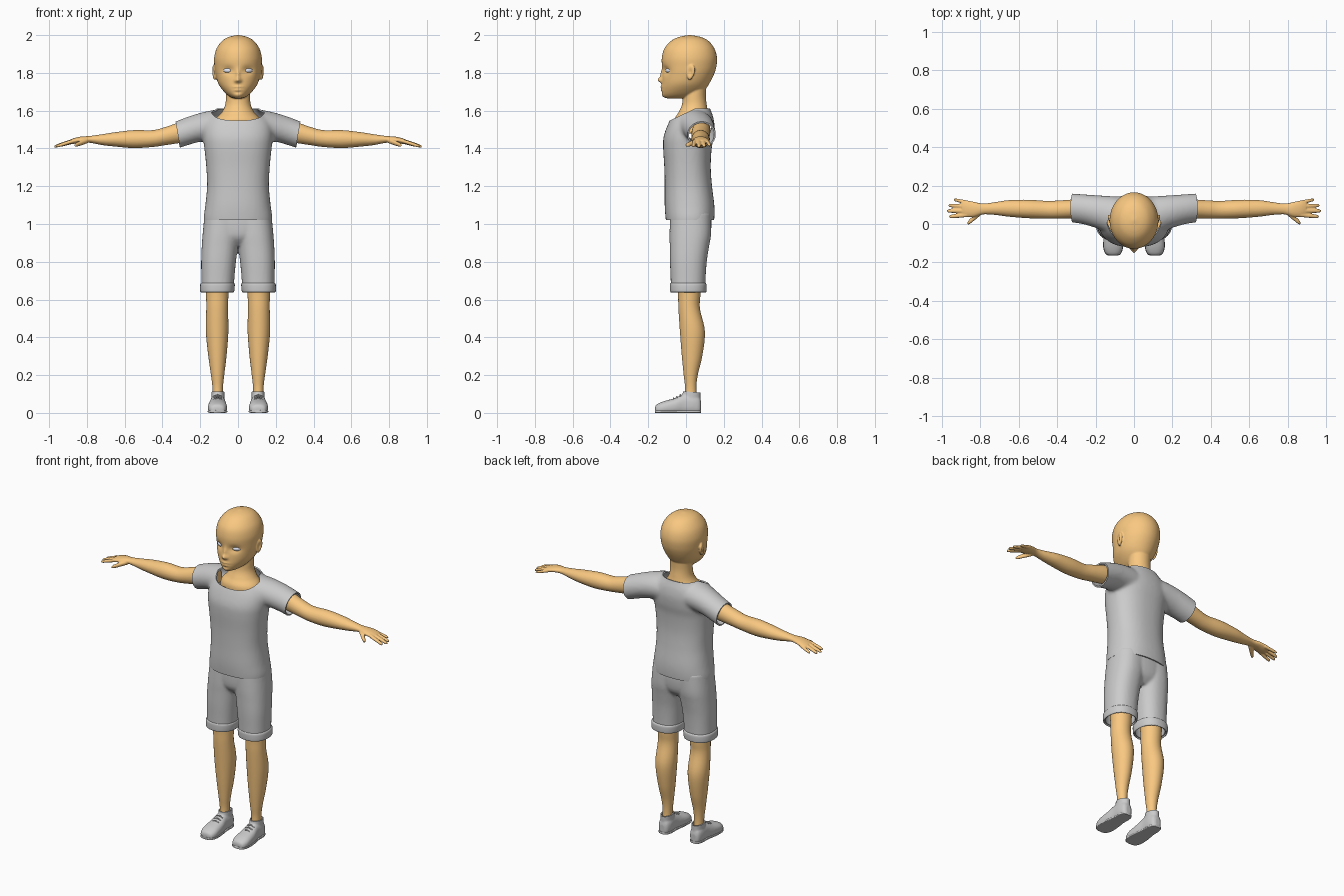
import bpy, bmesh
from math import cos, sin, pi, exp, radians
from mathutils import Vector, Matrix


def material(name, rgb):
    m = bpy.data.materials.new(name)
    m.diffuse_color = (*rgb, 1)
    return m


SKIN = material("skin", (0.95, 0.58, 0.22))
EYE = material("eye_white", (0.8, 0.83, 0.93))


def spow(v, e):
    return abs(v) ** e * (1 if v >= 0 else -1)


def loft(bm, axis, rows, n=40, steps=5, p=2.0, caps=True):
    """Smooth loft; each row = (position on axis, min/max of 1st and 2nd other axis)."""
    pts = []
    for i in range(len(rows) - 1):
        a, b, c, d = [rows[min(max(i + k, 0), len(rows) - 1)] for k in (-1, 0, 1, 2)]
        for s in range(steps):
            t = s / steps
            pts.append([0.5 * (2 * q + (r - o) * t + (2 * o - 5 * q + 4 * r - u) * t * t
                        + (3 * q - o - 3 * r + u) * t ** 3) for o, q, r, u in zip(a, b, c, d)])
    pts.append(rows[-1])
    rings = []
    for w, u0, u1, v0, v1 in pts:
        ring = []
        for k in range(n):
            a = 2 * pi * k / n
            u = (u0 + u1) / 2 + (u1 - u0) / 2 * spow(cos(a), 2 / p)
            v = (v0 + v1) / 2 + (v1 - v0) / 2 * spow(sin(a), 2 / p)
            co = {'x': (w, u, v), 'y': (u, w, v), 'z': (u, v, w)}[axis]
            ring.append(bm.verts.new(co))
        rings.append(ring)
    for r, s in zip(rings, rings[1:]):
        for k in range(n):
            bm.faces.new((r[k], r[(k + 1) % n], s[(k + 1) % n], s[k]))
    if caps:
        bm.faces.new(rings[0])
        bm.faces.new(rings[-1])


def bake(ob):
    dg = bpy.context.evaluated_depsgraph_get()
    me = bpy.data.meshes.new_from_object(ob.evaluated_get(dg))
    ob.modifiers.clear()
    ob.data = me


def finish(bm, name, mat=None, voxel=0, smooth=3, cuts=(), thick=0, mirror=False):
    """Fuse the lofts, trim openings, give cloth thickness, mirror."""
    bmesh.ops.recalc_face_normals(bm, faces=bm.faces)
    ob = bpy.data.objects.new(name, bpy.data.meshes.new(name))
    bpy.context.collection.objects.link(ob)
    bm.to_mesh(ob.data)
    bm.free()
    if voxel:
        m = ob.modifiers.new("fuse", 'REMESH')
        m.mode, m.voxel_size = 'VOXEL', voxel
        m = ob.modifiers.new("soften", 'SMOOTH')
        m.factor, m.iterations = 0.5, smooth
        bake(ob)
    if cuts:
        b = bmesh.new()
        b.from_mesh(ob.data)
        for co, no in cuts:
            bmesh.ops.bisect_plane(b, geom=b.verts[:] + b.edges[:] + b.faces[:], dist=1e-5,
                                   plane_co=co, plane_no=Vector(no).normalized(), clear_outer=True)
        b.to_mesh(ob.data)
        b.free()
    if thick:
        m = ob.modifiers.new("thickness", 'SOLIDIFY')
        m.thickness, m.offset = thick, -1
        bake(ob)
    if mat:
        ob.data.materials.clear()
        ob.data.materials.append(mat)
    bpy.ops.object.select_all(action='DESELECT')
    ob.select_set(True)
    bpy.context.view_layer.objects.active = ob
    bpy.ops.object.shade_smooth_by_angle(angle=radians(45))
    if mirror:
        ob.modifiers.new("mirror", 'MIRROR')
    return ob


def sym(rows):
    return [(z, -x, x, y0, y1) for z, x, y0, y1 in rows]


# Head: skull loft, then face features as soft bumps
bm = bmesh.new()
loft(bm, 'z', sym([(1.665, .018, -.1, .0), (1.672, .04, -.118, .05), (1.69, .064, -.128, .08),
     (1.72, .09, -.13, .108), (1.75, .107, -.128, .127), (1.79, .118, -.126, .147),
     (1.83, .124, -.127, .16), (1.88, .126, -.128, .164), (1.93, .113, -.114, .15),
     (1.97, .083, -.078, .118), (1.99, .05, -.038, .078), (2.0, .006, .014, .026)]), n=128, steps=8)
bumps = [(0, 1.762, -.022, .014, .013), (0, 1.79, -.011, .011, .025), (.052, 1.813, .014, .03, .021),
         (.014, 1.757, -.005, .008, .008), (0, 1.725, -.006, .024, .006), (0, 1.718, .005, .026, .003),
         (0, 1.71, -.005, .019, .006), (0, 1.697, .004, .022, .006), (0, 1.682, -.003, .02, .01)]
for v in bm.verts:
    if v.co.y < -.02:
        v.co.y += sum(a * exp(-((abs(v.co.x) - cx) / sx) ** 2 - ((v.co.z - cz) / sz) ** 2)
                      for cx, cz, a, sx, sz in bumps)
# Ears
for s in (-1, 1):
    ear = bmesh.ops.create_uvsphere(bm, u_segments=32, v_segments=24, radius=1)['verts']
    for v in ear:
        if v.co.x * s > 0:
            v.co.x -= s * 0.9 * exp(-4 * (v.co.y ** 2 + v.co.z ** 2))
        v.co.y *= 1 + 0.25 * v.co.z
    bmesh.ops.transform(bm, verts=ear, matrix=Matrix.Translation((s * .125, .024, 1.803))
                        @ Matrix.Rotation(s * -.3, 4, 'Z') @ Matrix.Rotation(-.15, 4, 'X')
                        @ Matrix.Diagonal((.012, .023, .041, 1)))
# Neck and upper chest
loft(bm, 'z', sym([(1.48, .13, -.06, .115), (1.55, .12, -.062, .12), (1.59, .087, -.04, .117),
     (1.63, .068, -.022, .11), (1.68, .064, -.015, .105), (1.76, .066, 0, .11)]))
finish(bm, "head_and_neck", SKIN, voxel=.0045, smooth=3)

# Eyes
bm = bmesh.new()
bmesh.ops.create_uvsphere(bm, u_segments=24, v_segments=16, radius=1,
                          matrix=Matrix.Translation((.054, -.09, 1.813)) @ Matrix.Rotation(.48, 4, 'Z')
                          @ Matrix.Diagonal((.027, .016, .014, 1)))
finish(bm, "eyes", EYE, mirror=True)

# Arms with hands
bm = bmesh.new()
loft(bm, 'x', [(.2, .035, .13, 1.445, 1.55), (.3, .03, .128, 1.43, 1.54), (.38, .028, .123, 1.418, 1.515),
     (.45, .028, .12, 1.408, 1.497), (.55, .03, .126, 1.402, 1.497), (.65, .038, .124, 1.41, 1.486),
     (.72, .047, .114, 1.418, 1.475), (.785, .05, .106, 1.43, 1.466), (.83, .038, .115, 1.43, 1.463),
     (.87, .036, .122, 1.424, 1.454), (.895, .045, .116, 1.422, 1.444)])
fingers = [((.87, .047, 1.44), (.962, .038, 1.411), .0115), ((.87, .069, 1.442), (.974, .068, 1.409), .0115),
           ((.87, .091, 1.441), (.966, .097, 1.41), .011), ((.86, .111, 1.438), (.938, .127, 1.415), .01),
           ((.795, .062, 1.442), (.866, .003, 1.416), .015)]
for p, q, r in fingers:
    rows = []
    for k, f in ((0, 1), (.35, 1), (.7, .92), (.92, .75), (1, .25)):
        c = Vector(p).lerp(Vector(q), k)
        rows.append((c.x, c.y - r * f, c.y + r * f, c.z - r * f * .9, c.z + r * f * .9))
    loft(bm, 'x', rows, n=16)
finish(bm, "arms", SKIN, voxel=.0042, smooth=2, mirror=True)

# Legs
bm = bmesh.new()
loft(bm, 'z', [(.05, .08, .135, -.01, .06), (.13, .08, .135, -.005, .055), (.2, .073, .143, -.012, .062),
     (.3, .061, .157, -.022, .086), (.43, .051, .17, -.032, .1), (.55, .053, .168, -.04, .074),
     (.62, .051, .169, -.042, .076), (.75, .045, .175, -.05, .085)])
finish(bm, "legs", SKIN, mirror=True)

# Shirt: torso and sleeves fused, then hem, sleeve ends and neckline cut open
bm = bmesh.new()
loft(bm, 'z', sym([(.97, .176, -.1, .142), (1.03, .182, -.108, .15), (1.1, .173, -.113, .15),
     (1.2, .164, -.113, .138), (1.3, .168, -.115, .131), (1.4, .178, -.121, .136), (1.46, .185, -.119, .147),
     (1.52, .182, -.099, .151), (1.57, .155, -.074, .143), (1.61, .112, -.05, .128),
     (1.65, .09, -.035, .118), (1.69, .085, -.03, .115)]), p=2.35)
for s in (-1, 1):
    loft(bm, 'x', [(s * x, *r) for x, *r in [(.05, -.05, .14, 1.43, 1.6), (.12, -.05, .145, 1.44, 1.604),
         (.2, -.02, .15, 1.435, 1.588), (.27, 0, .155, 1.416, 1.566), (.33, .008, .159, 1.396, 1.543),
         (.38, .008, .159, 1.38, 1.525)]])
finish(bm, "shirt", voxel=.01, smooth=6, thick=.008, cuts=[
    ((0, 0, 1.02), (0, 0, -1)), ((0, -.07, 1.555), (0, -.475, 1)), ((0, 0, 1.612), (0, 0, 1)),
    ((.318, 0, 1.47), (1, 0, -.17)), ((-.318, 0, 1.47), (-1, 0, -.17))])

# Shorts
bm = bmesh.new()
for s in (-1, 1):
    loft(bm, 'z', [(z, s * a, s * b, c, d) for z, a, b, c, d in [
        (.58, .026, .193, -.078, .1), (.7, .02, .194, -.081, .103), (.8, .011, .195, -.085, .11),
        (.88, .001, .192, -.086, .122), (.95, -.01, .187, -.087, .133), (1.06, -.02, .176, -.084, .133)]], p=2.3)
loft(bm, 'z', sym([(.885, .07, -.04, .09), (.93, .15, -.078, .125), (1.0, .18, -.086, .135),
     (1.08, .168, -.082, .13)]), p=2.3)
finish(bm, "shorts", voxel=.008, smooth=4, thick=.008,
       cuts=[((0, 0, .645), (0, 0, -1)), ((0, 0, 1.07), (0, 0, 1))])

# Rolled cuffs
bm = bmesh.new()
loft(bm, 'z', [(.638, .026, .194, -.079, .103), (.644, .02, .2, -.084, .108), (.678, .017, .2, -.085, .109),
     (.688, .021, .194, -.081, .103)], n=48, p=2.3, caps=False)
finish(bm, "shorts_cuffs", thick=.01, mirror=True)

# Shoes: foot and ankle collar fused
shoe = [(-.164, .09, .128, .008, .03), (-.155, .07, .147, -.008, .045), (-.12, .058, .159, -.01, .061),
        (-.06, .061, .156, -.01, .078), (-.01, .068, .147, -.01, .1), (.04, .068, .145, -.01, .1),
        (.07, .077, .137, -.008, .085), (.08, .092, .123, .01, .06)]
bm = bmesh.new()
loft(bm, 'y', shoe, p=2.4)
loft(bm, 'z', [(.03, .07, .143, -.03, .079), (.08, .072, .141, -.022, .077), (.14, .072, .141, -.012, .079)])
for v in bm.verts:
    v.co.z = max(v.co.z, 0.002)
finish(bm, "shoes", voxel=.005, smooth=4, thick=.006, mirror=True, cuts=[((0, .03, .111), (0, .06, 1))])

# Soles
bm = bmesh.new()
loft(bm, 'y', [(y * 1.005, a - .001, b + .001, 0, .014) for y, a, b, c, d in shoe], p=5)
finish(bm, "shoe_soles", mirror=True)

# Laces
bm = bmesh.new()
for y, z in ((-.066, .077), (-.048, .085), (-.03, .094)):
    loft(bm, 'x', [(.084, y - .003, y + .003, z - .011, z - .004), (.108, y - .004, y + .004, z - .002, z + .005),
         (.132, y - .003, y + .003, z - .011, z - .004)], n=10)
finish(bm, "shoe_laces", mirror=True)
